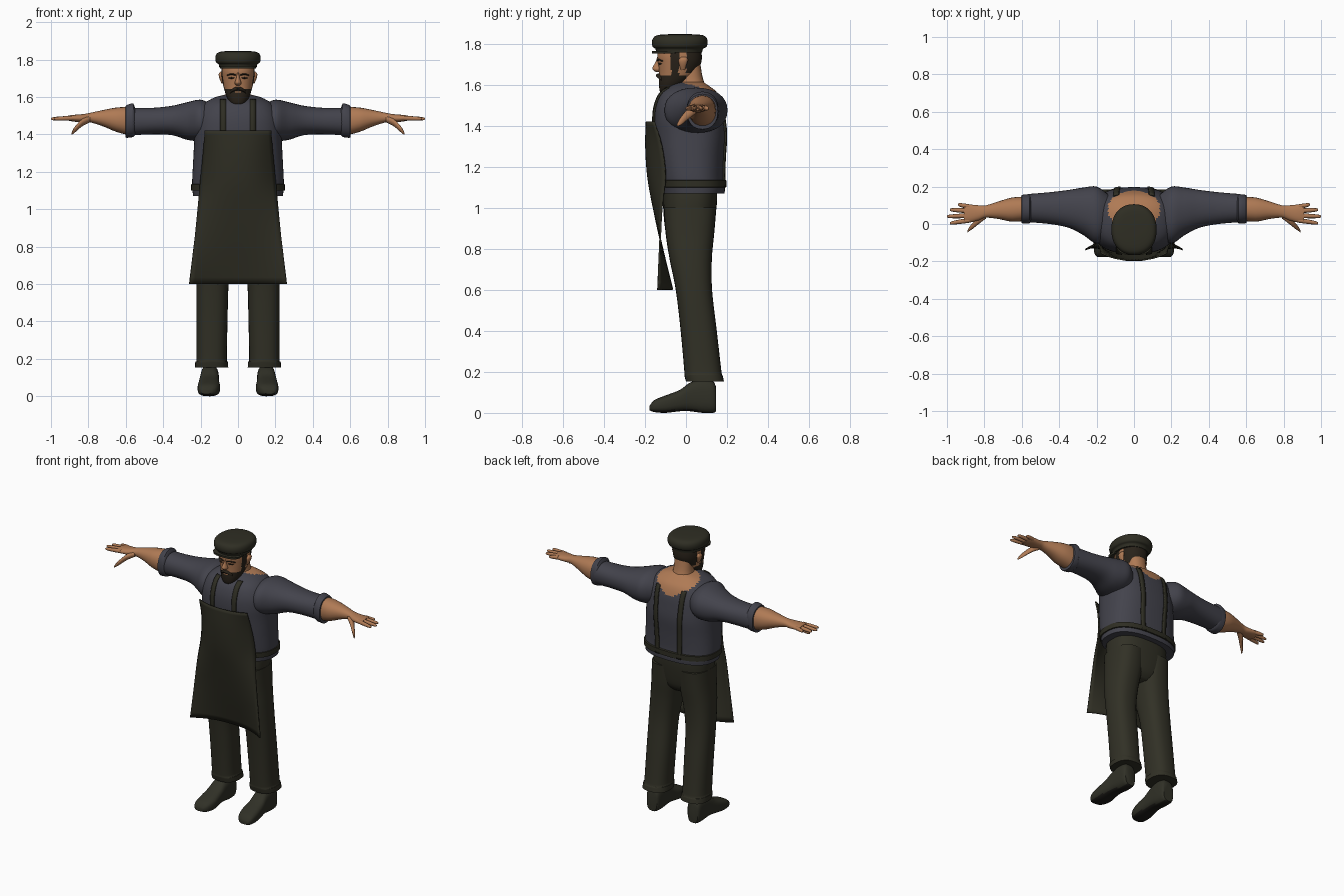
import bpy, bmesh, math
from mathutils import Vector

cube = bpy.data.objects.get("Cube")
if cube:
    bpy.data.objects.remove(cube, do_unlink=True)


def material(name, r, g, b):
    mat = bpy.data.materials.new(name)
    mat.use_nodes = True
    mat.diffuse_color = (r, g, b, 1)
    mat.node_tree.nodes["Principled BSDF"].inputs["Base Color"].default_value = (r, g, b, 1)
    return mat


SHIRT = material("slate shirt", .056, .056, .072)
OLIVE = material("dark olive cloth", .028, .027, .017)
TROUSER = material("olive trousers", .031, .030, .019)
LEATHER = material("shoe leather", .030, .030, .020)
SOLE = material("dark sole", .012, .011, .009)
SKIN = material("tan skin", .43, .195, .09)
HAIR = material("dark brown hair", .022, .016, .010)
made = []


def finish(bm, name, mats, mirror=False, rule=None, thickness=0):
    """Turn a bmesh into an object, painting faces by rule."""
    bmesh.ops.recalc_face_normals(bm, faces=bm.faces)
    if rule:
        for face in bm.faces:
            face.material_index = rule(face.calc_center_median(), face.normal)
    mesh = bpy.data.meshes.new(name)
    bm.to_mesh(mesh)
    bm.free()
    for mat in mats:
        mesh.materials.append(mat)
    obj = bpy.data.objects.new(name, mesh)
    bpy.context.collection.objects.link(obj)
    if thickness:
        solid = obj.modifiers.new("thickness", "SOLIDIFY")
        solid.thickness = thickness
        solid.offset = 0
    if mirror:
        obj.modifiers.new("mirror", "MIRROR")
    made.append(obj)
    return obj


def refine(rows, steps):
    """Smooth interpolation through a list of sections."""
    dense = []
    for i in range(len(rows) - 1):
        p0, p1 = rows[max(i - 1, 0)], rows[i]
        p2, p3 = rows[i + 1], rows[min(i + 2, len(rows) - 1)]
        for s in range(steps):
            t = s / steps
            dense.append([b + .5 * t * (c - a + t * (2 * a - 5 * b + 4 * c - d + t * (3 * (b - c) + d - a)))
                          for a, b, c, d in zip(p0, p1, p2, p3)])
    dense.append(list(rows[-1]))
    return dense


def sym(rows):
    return [(z, -half, half, y0, y1) for z, half, y0, y1 in rows]


def loft(name, axis, rows, mats, n=24, steps=3, power=2.2, mirror=False, rule=None):
    """Closed skin over sections (position, min a, max a, min b, max b) along an axis."""
    bm = bmesh.new()
    rings = []
    for pos, a0, a1, b0, b1 in refine(rows, steps):
        ring = []
        for k in range(n):
            ang = math.tau * k / n
            c, s = math.cos(ang), math.sin(ang)
            a = (a0 + a1) / 2 + (a1 - a0) / 2 * math.copysign(abs(c) ** (2 / power), c)
            b = (b0 + b1) / 2 + (b1 - b0) / 2 * math.copysign(abs(s) ** (2 / power), s)
            ring.append(bm.verts.new({"x": (pos, a, b), "y": (a, pos, b), "z": (a, b, pos)}[axis]))
        rings.append(ring)
    for low, high in zip(rings, rings[1:]):
        for k in range(n):
            j = (k + 1) % n
            bm.faces.new((low[k], low[j], high[j], high[k]))
    bm.faces.new(rings[0])
    bm.faces.new(rings[-1])
    return finish(bm, name, mats, mirror, rule)


def sheet(name, grid, mat, mirror=False, thickness=.008):
    """Thin cloth over a grid of points."""
    bm = bmesh.new()
    rows = [[bm.verts.new(p) for p in row] for row in grid]
    for r, q in zip(rows, rows[1:]):
        for k in range(len(r) - 1):
            bm.faces.new((r[k], r[k + 1], q[k + 1], q[k]))
    return finish(bm, name, [mat], mirror, None, thickness)


# Shirt body with an open neckline showing skin
def neckline(c, normal):
    return int((c.x / .14) ** 2 + ((c.y - .075) / .105) ** 2 < 1 and c.z > 1.49)


torso = [(1.07, .24, -.115, .188), (1.10, .243, -.12, .19), (1.15, .245, -.13, .186),
         (1.25, .24, -.145, .19), (1.35, .235, -.155, .197), (1.43, .232, -.16, .19),
         (1.50, .22, -.152, .178), (1.56, .185, -.125, .152), (1.595, .13, -.075, .11),
         (1.612, .07, -.03, .085)]
TORSO_POWER = 2.5
loft("shirt_body", "z", sym(torso), [SHIRT, SKIN], 64, 5, TORSO_POWER, rule=neckline)

# Sleeves, rolled cuffs and forearms
loft("sleeves", "x", [(.14, -.07, .16, 1.38, 1.56), (.2, -.105, .2, 1.365, 1.585),
     (.27, -.06, .195, 1.37, 1.572), (.35, -.02, .182, 1.395, 1.553), (.45, .0, .17, 1.40, 1.542),
     (.57, .01, .16, 1.395, 1.542)], [SHIRT, SKIN], 32, 4, mirror=True, rule=neckline)
loft("rolled_cuffs", "x", [(.55, .015, .15, 1.395, 1.54), (.56, .004, .158, 1.386, 1.565),
     (.58, .003, .158, 1.383, 1.562), (.60, .005, .155, 1.382, 1.553), (.601, .02, .145, 1.40, 1.54)],
     [SHIRT], 32, 2, mirror=True)
loft("forearms_and_palms", "x", [(.57, .018, .147, 1.392, 1.548), (.65, .012, .142, 1.413, 1.543),
     (.72, .026, .122, 1.442, 1.53), (.79, .034, .1, 1.464, 1.515), (.83, .02, .1, 1.464, 1.508),
     (.88, .008, .104, 1.468, 1.504), (.91, .012, .1, 1.474, 1.5)], [SKIN], mirror=True)

# Fingers and thumbs
fingers = {"index": (.02, .004, .985), "middle": (.045, .04, 1.0),
           "ring": (.07, .076, .985), "little": (.092, .104, .94)}
for name, (y0, y1, tip) in fingers.items():
    rows = []
    for t, r in ((0, .013), (.5, .012), (.9, .009), (1, .004)):
        x, y = .88 + (tip - .88) * t, y0 + (y1 - y0) * t
        z = 1.487 - .004 * t
        rows.append((x, y - r, y + r, z - r, z + r))
    loft(name + "_fingers", "x", rows, [SKIN], 10, 2, 2, True)
loft("thumbs", "x", [(.79, .03, .07, 1.465, 1.5), (.83, .0, .045, 1.445, 1.485),
     (.86, -.024, .008, 1.42, 1.455), (.88, -.038, -.015, 1.403, 1.43),
     (.89, -.045, -.035, 1.398, 1.408)], [SKIN], 12, 2, 2, True)

# Trousers
loft("trouser_seat", "z", sym([(.83, .09, -.06, .09), (.87, .15, -.095, .125), (.95, .188, -.108, .142),
     (1.04, .195, -.112, .152), (1.1, .19, -.11, .15)]), [TROUSER], 32, 3, 2.6)
loft("trouser_legs", "z", [(.152, .052, .23, .0, .185), (.185, .054, .228, -.008, .178),
     (.2, .06, .222, -.008, .173), (.4, .056, .222, -.026, .15), (.6, .05, .222, -.05, .127),
     (.75, .028, .215, -.08, .126), (.88, .004, .203, -.1, .138), (1.0, .0, .195, -.108, .148)],
     [TROUSER], 28, 4, 2.5, True)

# Shoes, with darker soles on the downward faces
loft("shoes", "y", [(-.177, .14, .195, .012, .035), (-.155, .112, .212, .004, .062),
     (-.1, .096, .216, .0, .085), (-.03, .1, .21, .008, .112), (.02, .102, .203, .008, .148),
     (.08, .102, .2, .0, .165), (.13, .106, .197, .0, .155), (.145, .115, .188, .006, .13)],
     [LEATHER, SOLE], 28, 3, 2.9, True, lambda c, n: int(n.z < -.75 and c.z < .03))

# Waist tie
loft("waist_tie", "z", sym([(1.098, .236, -.115, .186), (1.1, .25, -.128, .197),
     (1.133, .25, -.132, .197), (1.136, .236, -.118, .186)]), [OLIVE], 64, 1, TORSO_POWER)

# Apron, its edges wrapping back at the chest and flaring forward at the hem
apron = refine([(1.42, .176, -.192, -.155), (1.3, .185, -.195, -.118), (1.15, .2, -.185, -.1),
                (1.0, .215, -.158, -.118), (.8, .237, -.115, -.128), (.6, .26, -.066, -.137)], 4)
sheet("apron", [[(half * u / 10, mid + (edge - mid) * abs(u / 10) ** 2.4, z) for u in range(-10, 11)]
                for z, half, mid, edge in apron], OLIVE)


# Shoulder straps following the shirt surface
def shirt_y(x, z, side):
    for low, high in zip(dense_torso, dense_torso[1:]):
        if low[0] <= z <= high[0]:
            t = (z - low[0]) / (high[0] - low[0])
            half, y0, y1 = [a + (b - a) * t for a, b in zip(low[1:], high[1:])]
            reach = max(1 - (x / half) ** TORSO_POWER, 0) ** (1 / TORSO_POWER)
            return (y0 + y1) / 2 + side * ((y1 - y0) / 2 * reach + .004)


dense_torso = refine(torso, 5)
for name, side, bottom, top, lean in (("front_straps", -1, 1.39, 1.585, 0), ("back_straps", 1, 1.1, 1.545, .015)):
    grid = []
    for i in range(25):
        z = bottom + (top - bottom) * i / 24
        mid = .08 + lean * i / 24
        grid.append([(x, shirt_y(x, z, side), z) for x in (mid - .015, mid, mid + .015)])
    sheet(name, grid, OLIVE, True, .008)

# Neck
loft("neck", "z", sym([(1.55, .085, -.06, .11), (1.6, .066, -.042, .092), (1.64, .06, -.035, .08),
     (1.7, .058, -.03, .07)]), [SKIN])


# Head, painted with hair at the back, sideburns and a beard
def hair_line(c, normal):
    back = c.y > .002 and c.z > 1.655
    beard = c.z < 1.645 and c.y < 0
    sideburn = -.072 < c.y < -.035 and c.z < 1.78
    lips = abs(c.x) < .016 and 1.624 < c.z < 1.632 and c.y < -.1
    return int((back or beard or sideburn) and not lips)


loft("head", "z", sym([(1.553, .018, -.118, -.085), (1.57, .042, -.128, -.05), (1.605, .062, -.132, -.005),
     (1.65, .076, -.131, .045), (1.70, .086, -.135, .072), (1.74, .089, -.14, .077),
     (1.79, .085, -.132, .07)]), [SKIN, HAIR], 64, 7, rule=hair_line)

# Face details
loft("nose", "z", sym([(1.662, .01, -.148, -.11), (1.674, .018, -.163, -.11), (1.69, .013, -.16, -.11),
     (1.71, .008, -.148, -.11), (1.735, .006, -.14, -.11)]), [SKIN], 16)
loft("moustache", "x", [(0, -.147, -.11, 1.636, 1.654), (.02, -.144, -.11, 1.631, 1.651),
     (.042, -.124, -.1, 1.618, 1.634)], [HAIR], 12, mirror=True)
loft("eyebrows", "x", [(.012, -.145, -.12, 1.713, 1.721), (.035, -.138, -.115, 1.717, 1.727),
     (.06, -.122, -.1, 1.712, 1.718)], [HAIR], 10, mirror=True)
loft("eyes", "x", [(.02, -.136, -.12, 1.7, 1.703), (.035, -.134, -.115, 1.696, 1.706),
     (.052, -.124, -.1, 1.7, 1.703)], [HAIR], 10, mirror=True)
loft("ears", "z", [(1.672, .076, .088, -.025, -.005), (1.7, .078, .1, -.034, .004),
     (1.722, .078, .103, -.036, .01), (1.735, .08, .094, -.022, .0)], [SKIN], 14, mirror=True)

# Flat cap with a short visor
loft("cap", "z", sym([(1.757, .1, -.145, .078), (1.775, .104, -.15, .084), (1.784, .117, -.162, .1),
     (1.81, .121, -.166, .106), (1.833, .112, -.155, .096), (1.843, .085, -.125, .068),
     (1.846, .03, -.06, .0)]), [OLIVE], 40)
loft("cap_visor", "z", sym([(1.752, .095, -.166, -.02), (1.764, .098, -.166, -.02)]), [OLIVE], 32, 1, 2.8)

# Smooth shading with sharp creases kept
bpy.ops.object.select_all(action="DESELECT")
for obj in made:
    obj.select_set(True)
bpy.context.view_layer.objects.active = made[0]
bpy.ops.object.shade_smooth_by_angle(angle=math.radians(45))
